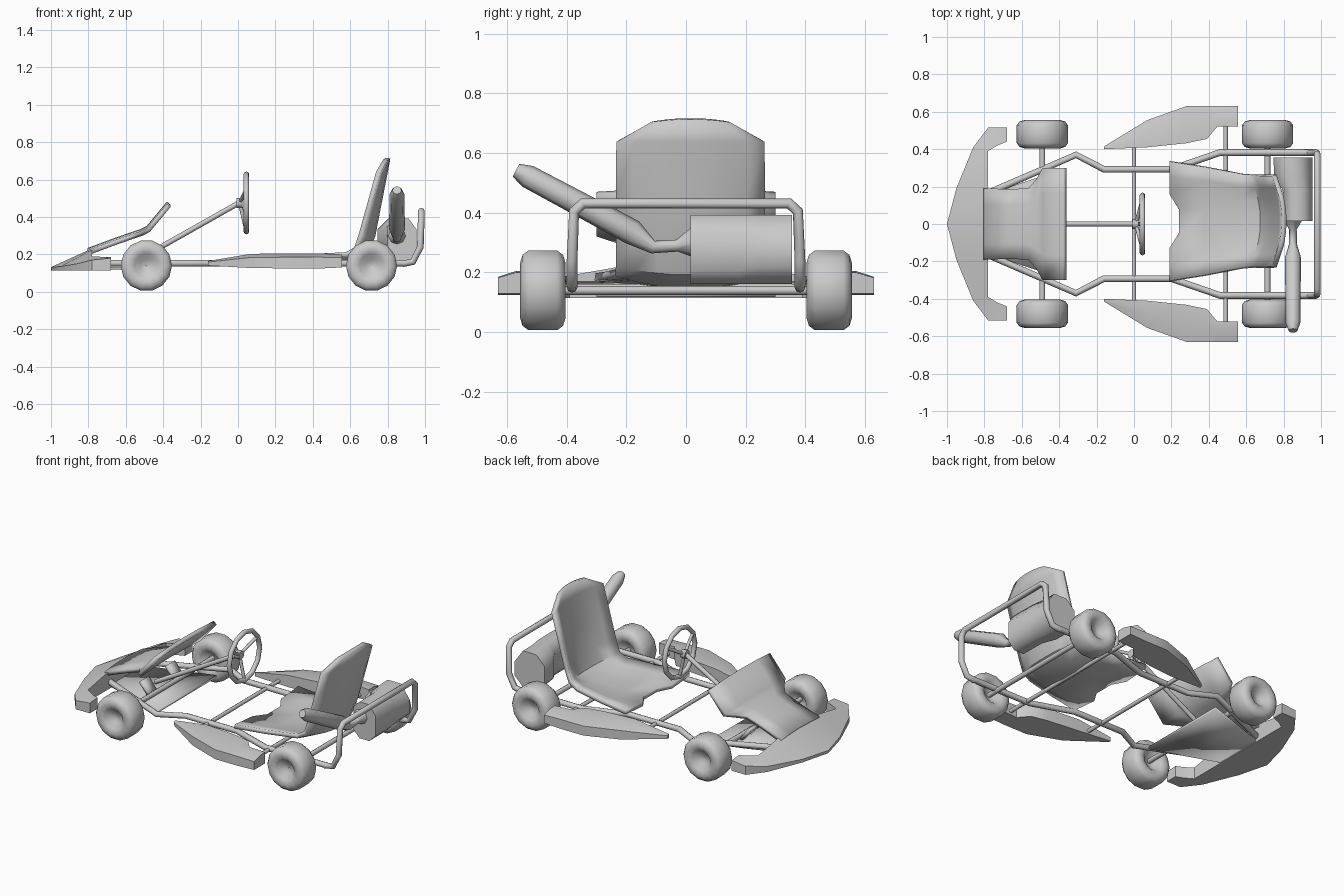
import bpy, bmesh, math
from mathutils import Vector

if "Cube" in bpy.data.objects:
    bpy.data.objects.remove(bpy.data.objects["Cube"])

grey = bpy.data.materials.new("plain grey")
grey.use_nodes = True
grey.diffuse_color = (0.6, 0.6, 0.6, 1)
grey.node_tree.nodes["Principled BSDF"].inputs["Base Color"].default_value = (0.6, 0.6, 0.6, 1)


def finish(ob, angle=40):
    """Add material and smooth shading with sharp edges kept."""
    ob.data.materials.clear()
    ob.data.materials.append(grey)
    bpy.ops.object.select_all(action="DESELECT")
    ob.select_set(True)
    bpy.context.view_layer.objects.active = ob
    bpy.ops.object.shade_smooth_by_angle(angle=math.radians(angle))
    return ob


def loft(name, rings, closed=True, caps=True, thick=0, angle=40, loop=False):
    """Skin a list of equal-length point rows."""
    bm = bmesh.new()
    rows = [[bm.verts.new(p) for p in r] for r in rings]
    n = len(rows[0])
    pairs = list(zip(rows, rows[1:])) + ([(rows[-1], rows[0])] if loop else [])
    for a, b in pairs:
        for i in range(n if closed else n - 1):
            j = (i + 1) % n
            bm.faces.new((a[i], a[j], b[j], b[i]))
    if closed and caps and not loop:
        bm.faces.new(rows[0])
        bm.faces.new(rows[-1])
    bmesh.ops.remove_doubles(bm, verts=bm.verts, dist=0.0005)
    bmesh.ops.recalc_face_normals(bm, faces=bm.faces)
    me = bpy.data.meshes.new(name)
    bm.to_mesh(me)
    bm.free()
    ob = bpy.data.objects.new(name, me)
    bpy.context.collection.objects.link(ob)
    if thick:
        mod = ob.modifiers.new("Shell", "SOLIDIFY")
        mod.thickness = thick
        mod.offset = 0
    return finish(ob, angle)


def tube(name, pts, r, radii=None, cyclic=False):
    """Round bar along a path, with optional radius per point."""
    cu = bpy.data.curves.new(name, "CURVE")
    cu.dimensions = "3D"
    cu.bevel_depth = r
    cu.bevel_resolution = 2
    cu.use_fill_caps = True
    sp = cu.splines.new("POLY")
    sp.points.add(len(pts) - 1)
    sp.use_cyclic_u = cyclic
    for i, p in enumerate(pts):
        sp.points[i].co = (*p, 1)
        sp.points[i].radius = radii[i] / r if radii else 1
    ob = bpy.data.objects.new(name, cu)
    bpy.context.collection.objects.link(ob)
    bpy.ops.object.select_all(action="DESELECT")
    ob.select_set(True)
    bpy.context.view_layer.objects.active = ob
    bpy.ops.object.convert(target="MESH")
    return finish(bpy.context.object, 50)


# Wheels: dished tyre profile (radius, offset from the wheel's middle)
half = [(0.001, 0.03), (0.035, 0.035), (0.065, 0.066), (0.095, 0.076), (0.122, 0.068), (0.137, 0.048)]
profile = half + [(r, -w) for r, w in reversed(half)]
for end, cx in (("front", -0.49), ("rear", 0.714)):
    for side, s in (("left", 1), ("right", -1)):
        rings = []
        for k in range(14):
            a = math.tau * k / 14
            rings.append([(cx + r * math.cos(a), s * 0.48 + w, 0.14 + r * math.sin(a)) for r, w in profile])
        loft(f"{end}_{side}_wheel", rings, closed=False, loop=True, angle=60)

# Axles and cross bars
for name, x, w, z, r in (("front_axle", -0.49, 0.45, 0.15, 0.015), ("rear_axle", 0.714, 0.45, 0.14, 0.015),
                         ("front_cross_bar", 0, 0.42, 0.15, 0.012), ("rear_cross_bar", 0.49, 0.53, 0.15, 0.012)):
    tube(name, [(x, -w, z), (x, w, z)], r)

# Chassis rails
rail = [(-0.86, 0.13), (-0.7, 0.2), (-0.31, 0.37), (-0.16, 0.292), (0.2, 0.292), (0.46, 0.382), (0.9, 0.382)]
for side, s in (("left", 1), ("right", -1)):
    tube(f"{side}_chassis_rail", [(x, s * y, 0.153) for x, y in rail], 0.018)
tube("front_chassis_bar", [(-0.86, -0.14, 0.153), (-0.86, 0.14, 0.153)], 0.018)

# Rear bumper hoop
leg = [(0.88, 0.382, 0.15), (0.935, 0.382, 0.16), (0.975, 0.382, 0.24), (0.98, 0.375, 0.405), (0.98, 0.345, 0.432)]
tube("rear_bumper_hoop", leg + [(x, -y, z) for x, y, z in reversed(leg)], 0.018)

# Nose cone with swept wings
outer = [(-1, 0, 0.132), (-0.95, 0.19, 0.135), (-0.86, 0.41, 0.15), (-0.78, 0.515, 0.17), (-0.68, 0.515, 0.18)]
inner = [(-0.78, 0, 0.232), (-0.78, 0.19, 0.225), (-0.78, 0.39, 0.19), (-0.73, 0.42, 0.187), (-0.68, 0.44, 0.185)]
rings = []
for s in (-1, 1):
    part = [[Vector((o[0], s * o[1], o[2])), Vector((i[0], s * i[1], i[2])),
             Vector((i[0], s * i[1], 0.115)), Vector((o[0], s * o[1], 0.115))] for o, i in zip(outer, inner)]
    rings += part[::-1] if s < 0 else part[1:]
loft("nose_cone", rings)

# Front panel rising from the nose (x, half width, z)
rows = [(-0.8, 0.19, 0.21), (-0.66, 0.185, 0.262), (-0.56, 0.19, 0.297), (-0.515, 0.24, 0.312),
        (-0.48, 0.3, 0.33), (-0.37, 0.3, 0.462)]
us = (-1, -0.55, 0, 0.55, 1)
loft("front_panel", [[(x, u * w, z + 0.012 * (1 - u * u)) for u in us] for x, w, z in rows],
     closed=False, thick=0.026)

# Floor tray and pedals
loft("floor_tray", [[(x, -w, z), (x, w, z)] for x, w, z in
                    ((-0.78, 0.16, 0.128), (-0.6, 0.22, 0.125), (-0.36, 0.3, 0.125))], closed=False, thick=0.014)
for side, s in (("left", 1), ("right", -1)):
    y = s * 0.13
    loft(f"{side}_pedal", [[(-0.5, y - 0.04, 0.13), (-0.5, y + 0.04, 0.13)],
                           [(-0.57, y - 0.04, 0.215), (-0.57, y + 0.04, 0.215)]], closed=False, thick=0.02)

# Steering
cx, cz, R = 0.045, 0.475, 0.153
tube("steering_shaft", [(-0.58, 0, 0.145), (0.01, 0, 0.478)], 0.014)
tube("steering_rim", [(cx, R * math.sin(math.tau * k / 12), cz + R * math.cos(math.tau * k / 12))
                      for k in range(12)], 0.015, cyclic=True)
tube("steering_hub", [(-0.008, 0, cz), (0.025, 0, cz)], 0.027)
for k in range(3):
    a = math.tau * k / 3 + math.pi
    tube(f"steering_spoke_{k + 1}", [(0.01, 0, cz), (cx, R * math.sin(a), cz + R * math.cos(a))], 0.01)

# Seat shell (x, z, half width, forward wrap, upward wrap)
rows = [(0.19, 0.165, 0.32, 0, 0.02), (0.38, 0.155, 0.29, 0, 0.035), (0.58, 0.16, 0.25, 0, 0.04),
        (0.685, 0.2, 0.245, 0.055, 0.03), (0.725, 0.3, 0.245, 0.07, 0), (0.755, 0.46, 0.245, 0.055, 0),
        (0.79, 0.64, 0.245, 0.04, 0), (0.803, 0.715, 0.13, 0.015, -0.01)]
us = (-1, -0.75, -0.45, -0.2, 0.2, 0.45, 0.75, 1)
rings = []
for k, (x, z, w, f, up) in enumerate(rows):
    notch = 0.05 if k == 0 else 0
    rings.append([(x - f * u * u + (notch if abs(u) < 0.3 else 0), 0.015 + u * w, z + up * u * u) for u in us])
loft("seat", rings, closed=False, thick=0.025)

# Side pods (x, inner y, outer y, bottom z, top z)
pod = [(-0.16, 0.4, 0.415, 0.14, 0.165), (0.07, 0.41, 0.555, 0.127, 0.203), (0.28, 0.432, 0.63, 0.125, 0.205),
       (0.39, 0.455, 0.63, 0.125, 0.205), (0.445, 0.52, 0.63, 0.125, 0.205), (0.555, 0.52, 0.63, 0.13, 0.2)]
for side, s in (("left", 1), ("right", -1)):
    loft(f"{side}_side_pod", [[(x, s * a, lo), (x, s * b, lo), (x, s * b, hi - 0.25 * (hi - lo)),
                               (x, s * (a * 0.55 + b * 0.45), hi), (x, s * a, hi)] for x, a, b, lo, hi in pod])

# Engine block with chamfered section (y, min x, max x)
rings = []
for y, a, b in ((0.015, 0.8, 0.955), (0.18, 0.795, 0.955), (0.26, 0.75, 0.955), (0.355, 0.745, 0.955)):
    c = (b - a) * 0.28
    lo, hi = 0.162, 0.393
    rings.append([(a + c, y, lo), (b - c, y, lo), (b, y, lo + c), (b, y, hi - 1.4 * c),
                  (b - c, y, hi), (a + c, y, hi), (a, y, hi - c), (a, y, lo + c)])
loft("engine", rings, angle=60)

# Exhaust pipe and muffler
tube("exhaust", [(0.85, 0.03, 0.3), (0.85, -0.03, 0.29), (0.85, -0.11, 0.285), (0.85, -0.18, 0.335),
                 (0.85, -0.53, 0.522), (0.85, -0.57, 0.543)], 0.04,
     radii=[0.055, 0.02, 0.022, 0.043, 0.039, 0.024])
